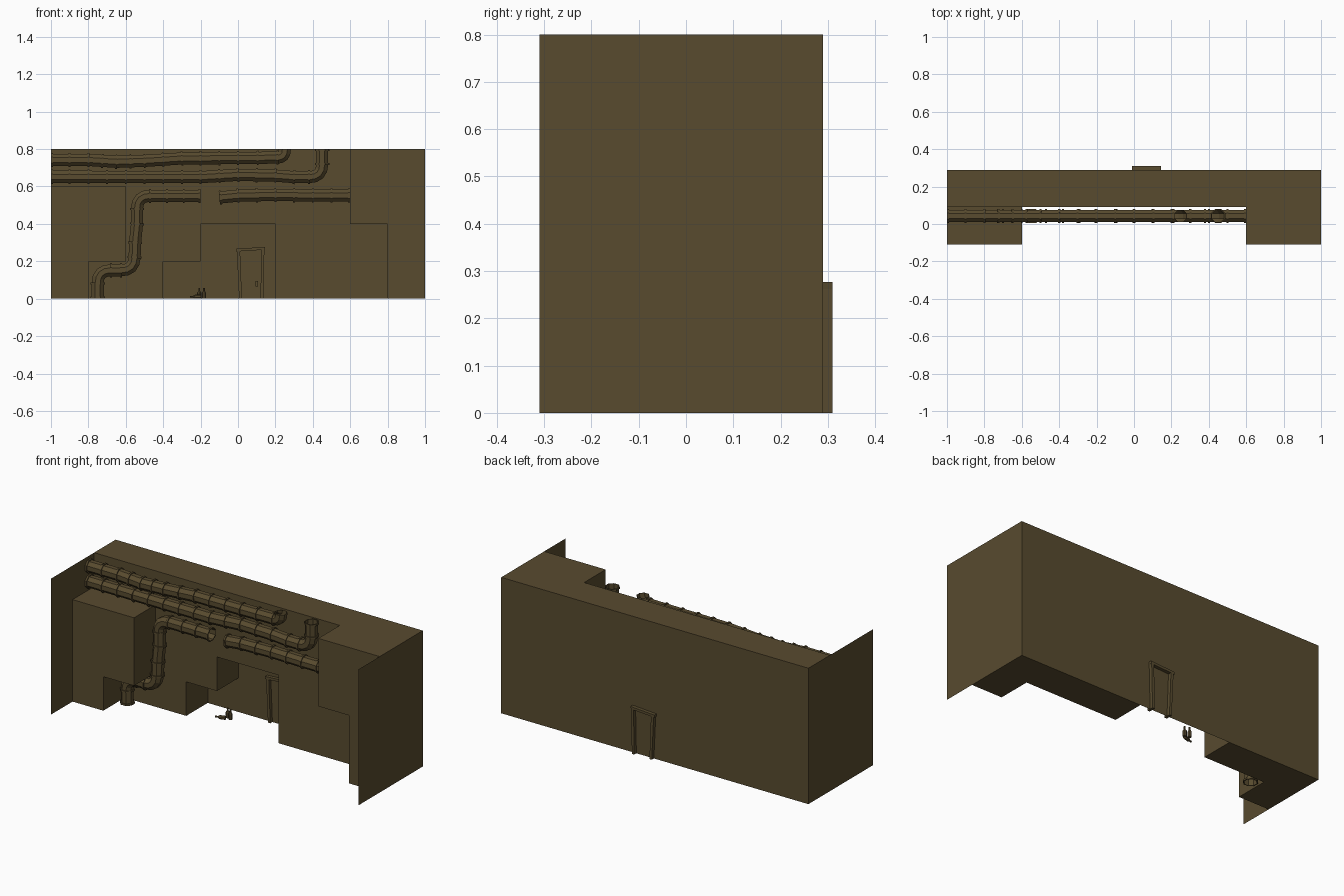
import bpy, bmesh, math
from mathutils import Vector

if "Cube" in bpy.data.objects:
    bpy.data.objects.remove(bpy.data.objects["Cube"])

# One flat colour for the whole model
mat = bpy.data.materials.new("dark_olive_brown")
mat.diffuse_color = (0.098, 0.070, 0.028, 1)
mat.use_nodes = True
mat.node_tree.nodes["Principled BSDF"].inputs["Base Color"].default_value = mat.diffuse_color


def finish(name, bm):
    me = bpy.data.meshes.new(name)
    bm.to_mesh(me)
    bm.free()
    me.materials.append(mat)
    ob = bpy.data.objects.new(name, me)
    bpy.context.collection.objects.link(ob)
    return ob


# ---- stepped wall: depth of each 0.2 cell (0 back sheet, 1 wall, 2 wall + block)
ROWS = ["2110001112", "2211001112", "2211111122", "1111111122"]  # bottom to top
S, ORIGIN = 0.2, Vector((-1, -0.31, 0))


def solid(i, j, k):
    if not (0 <= i < 10 and 0 <= j < 3 and 0 <= k < 4):
        return False
    return j >= 3 - int(ROWS[k][i])


def cell_face(bm, cell, d):
    n = Vector(d)
    u = Vector((d[1], d[2], d[0]))
    v = n.cross(u)
    c = Vector(cell) + Vector((.5, .5, .5)) + n * .5
    bm.faces.new([bm.verts.new(ORIGIN + S * (c + (u * a + v * b) * .5))
                  for a, b in ((-1, -1), (1, -1), (1, 1), (-1, 1))])


DIRS = [(1, 0, 0), (-1, 0, 0), (0, 1, 0), (0, -1, 0), (0, 0, 1), (0, 0, -1)]
bm = bmesh.new()
for i in range(10):
    for j in range(3):
        for k in range(4):
            for d in DIRS:
                outer_side = (d[0] == 1 and i == 9) or (d[0] == -1 and i == 0)
                back = d[1] == 1 and j == 2
                exposed = solid(i, j, k) and not solid(i + d[0], j + d[1], k + d[2])
                if exposed or outer_side or back:
                    cell_face(bm, (i, j, k), d)
bmesh.ops.remove_doubles(bm, verts=bm.verts, dist=0.001)
bmesh.ops.dissolve_limit(bm, angle_limit=0.02, verts=bm.verts, edges=bm.edges)
finish("stepped_wall", bm)


# ---- pipes: octagonal open tubes swept along paths in the xz plane
PIPE_Y, R, BAND_R, SIDES = 0.042, 0.035, 0.041, 8


def tube(bm, stations):
    rings = []
    for p, t, r in stations:
        side = Vector((-t.z, 0, t.x))
        ring = []
        for s in range(SIDES):
            a = math.tau * (s + .5) / SIDES
            ring.append(bm.verts.new(p + r * (side * math.cos(a) + Vector((0, -1, 0)) * math.sin(a))))
        rings.append(ring)
    for a, b in zip(rings, rings[1:]):
        for s in range(SIDES):
            q = (s + 1) % SIDES
            bm.faces.new((a[s], a[q], b[q], b[s]))


def fillet(path, rad=0.07):
    pts = [Vector((x, PIPE_Y, z)) for x, z in path]
    out = [pts[0]]
    for a, b, c in zip(pts, pts[1:], pts[2:]):
        d0, d1 = (b - a).normalized(), (c - b).normalized()
        if d0.angle(d1) < 0.6:
            out.append(b)
            continue
        p, q = b - d0 * rad, b + d1 * rad
        for n in range(5):
            t = n / 4
            out.append(p * (1 - t) ** 2 + b * 2 * t * (1 - t) + q * t * t)
    return out + [pts[-1]]


def pipe(name, path, rad=0.07):
    pts = fillet(path, rad)
    bm = bmesh.new()
    seg = [(b - a).normalized() for a, b in zip(pts, pts[1:])]
    tan = [seg[0]] + [(a + b).normalized() for a, b in zip(seg, seg[1:])] + [seg[-1]]
    tube(bm, [(p, t, R) for p, t in zip(pts, tan)])
    # raised joint bands along the straight runs
    done, last = set(), len(pts) - 2
    for i, t in enumerate(seg):
        a, b = pts[i], pts[i + 1]
        length = (b - a).length
        if length < 0.045:
            continue
        n = max(1, round(length / 0.1))
        for k in range(n + 1):
            p = a.lerp(b, k / n)
            if i == 0 and k == 0:
                p = p + t * 0.006
            if i == last and k == n:
                p = p - t * 0.006
            key = (round(p.x, 3), round(p.z, 3))
            if key in done:
                continue
            done.add(key)
            tube(bm, [(p + t * o, t, r) for o, r in
                      ((-.005, R), (-.005, BAND_R), (.005, BAND_R), (.005, R))])
    bmesh.ops.recalc_face_normals(bm, faces=bm.faces)
    finish(name, bm)


pipe("upper_pipe", [(-1, .742), (-.8, .742), (-.65, .732), (-.5, .737), (-.3, .75),
                    (0, .752), (.25, .755), (.25, .8)], 0.04)
pipe("middle_pipe", [(-1, .652), (-.8, .652), (-.5, .65), (-.2, .65), (0, .662),
                     (.2, .658), (.3, .65), (.45, .65), (.45, .8)])
pipe("bent_pipe", [(-.75, 0), (-.75, .152), (-.555, .152), (-.55, .3), (-.54, .4), (-.54, .55),
                   (-.2, .55)])
pipe("short_pipe", [(-.1, .541), (0, .551), (.2, .555), (.4, .552), (.6, .552)])


# ---- crooked door frame, slightly proud of both sides of the back sheet
def slab(name, profile, y0, y1):
    bm = bmesh.new()
    f = bm.faces.new([bm.verts.new((x, y0, z)) for x, z in profile])
    ext = bmesh.ops.extrude_face_region(bm, geom=[f])
    for v in ext["geom"]:
        if isinstance(v, bmesh.types.BMVert):
            v.co.y = y1
    if f.is_valid and len(bm.faces) < len(profile) + 2:
        bm.faces.new([bm.verts.new((x, y0, z)) for x, z in profile])
    bmesh.ops.remove_doubles(bm, verts=bm.verts, dist=1e-5)
    bmesh.ops.recalc_face_normals(bm, faces=bm.faces)
    finish(name, bm)


slab("door_lintel", [(-.012, .252), (.142, .262), (.144, .277), (-.012, .267)], .27, .31)
slab("door_jamb_left", [(.006, 0), (.021, 0), (.011, .2535), (-.006, .2525)], .27, .31)
slab("door_jamb_right", [(.12, 0), (.135, 0), (.141, .262), (.125, .261)], .27, .31)
slab("door_handle", [(.094, .065), (.108, .065), (.108, .095), (.094, .095)], .278, .289)


# ---- small bottles on the floor of the recess
def bottle(name, base, axis):
    bm = bmesh.new()
    rot = Vector((0, 0, 1)).rotation_difference(Vector(axis))
    rings = []
    for r, h in ((.011, 0), (.011, .032), (.005, .042), (.005, .058)):
        rings.append([bm.verts.new(Vector(base) + rot @ Vector(
            (r * math.cos(math.tau * s / 8), r * math.sin(math.tau * s / 8), h)))
            for s in range(8)])
    for a, b in zip(rings, rings[1:]):
        for s in range(8):
            bm.faces.new((a[s], a[(s + 1) % 8], b[(s + 1) % 8], b[s]))
    bm.faces.new(rings[0][::-1])
    bm.faces.new(rings[-1])
    finish(name, bm)


bottle("standing_bottle_a", (-.207, .2, 0), (0, 0, 1))
bottle("standing_bottle_b", (-.182, .19, 0), (0, 0, 1))
bottle("lying_bottle", (-.2, .17, .011), (-1, -.3, 0))
